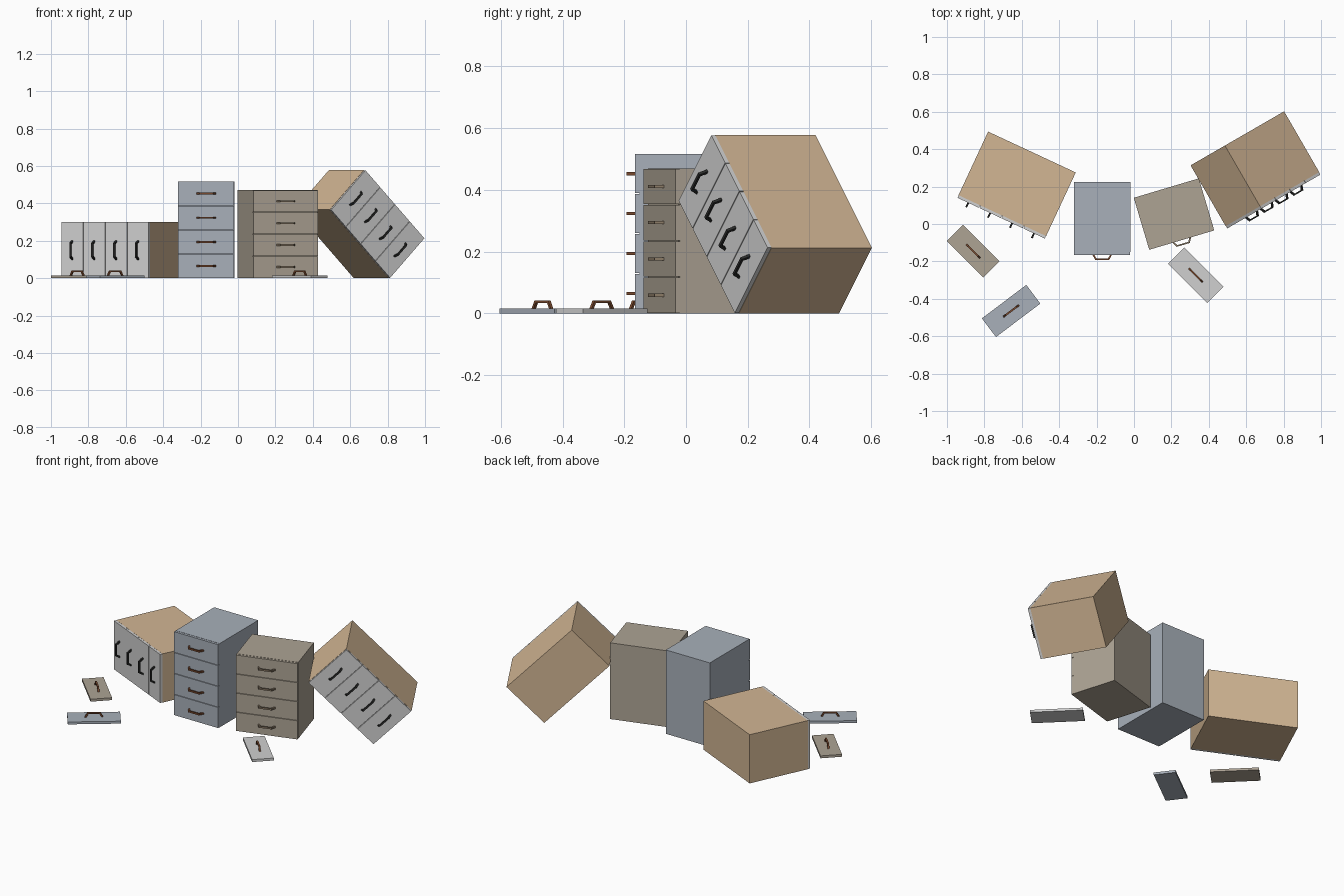
import bpy, bmesh, math
from mathutils import Matrix, Vector

if "Cube" in bpy.data.objects:
    bpy.data.objects.remove(bpy.data.objects["Cube"])


def material(name, rgb):
    m = bpy.data.materials.new(name)
    lin = [((c / 255 + 0.055) / 1.055) ** 2.4 for c in rgb]
    m.diffuse_color = (*lin, 1)
    m.use_nodes = True
    m.node_tree.nodes["Principled BSDF"].inputs["Base Color"].default_value = m.diffuse_color
    return m


TAN = material("tan wood", (210, 182, 148))
GREY = material("light grey", (208, 208, 208))
BLUE = material("blue grey", (168, 176, 186))
TAUPE = material("taupe", (173, 163, 148))
BROWN = material("copper brown", (122, 74, 46))
BLACK = material("black", (42, 43, 42))
DULL = material("dull bronze", (138, 122, 102))

T = 0.015  # drawer front thickness


def finish(name, bm, matrix, mat):
    bmesh.ops.recalc_face_normals(bm, faces=bm.faces)
    me = bpy.data.meshes.new(name)
    bm.to_mesh(me)
    bm.free()
    me.materials.append(mat)
    ob = bpy.data.objects.new(name, me)
    ob.matrix_world = matrix
    bpy.context.collection.objects.link(ob)


def box(name, size, centre, matrix, mat):
    bm = bmesh.new()
    bmesh.ops.create_cube(bm, size=1)
    for v in bm.verts:
        v.co = Vector(a * b for a, b in zip(v.co, size)) + Vector(centre)
    finish(name, bm, matrix, mat)


def handle(name, matrix, mat):
    # trapezoid bar pull, standing on z = T
    half = [(0.052, 0), (0.037, 0.027), (0.031, 0.019), (0.042, 0)]
    outline = [(-x, z) for x, z in half[:2]] + [half[1], half[0], half[3], half[2]]
    outline += [(-x, z) for x, z in half[2:]]
    bm = bmesh.new()
    face = bm.faces.new([bm.verts.new((x, -0.005, z + T)) for x, z in outline])
    ext = bmesh.ops.extrude_face_region(bm, geom=[face])
    for v in ext["geom"]:
        if isinstance(v, bmesh.types.BMVert):
            v.co.y += 0.01
    finish(name, bm, matrix, mat)


def drawer_front(name, w, h, matrix, mat, pull):
    box(name, (w, h, T), (0, 0, T / 2), matrix, mat)
    handle(name + "_handle", matrix, pull)


def cabinet(name, size, centre, turn, tilt, body, front, pull):
    w, d, h = size
    m = (Matrix.Translation(centre) @ Matrix.Rotation(math.radians(turn), 4, 'Z')
         @ Matrix.Rotation(math.radians(tilt), 4, 'Y'))
    box(name + "_body", (w, d - T, h), (0, T / 2, 0), m, body)
    for i in range(4):
        z = h * ((i + 0.5) / 4 - 0.5)
        fm = m @ Matrix.Translation((0, -d / 2 + T, z)) @ Matrix.Rotation(math.pi / 2, 4, 'X')
        drawer_front(f"{name}_drawer_{i + 1}", w - 0.001, h / 4 - 0.003, fm, front, pull)


# four cabinets: one on its side, two upright, one tipped on an edge
cabinet("fallen_cabinet", (0.30, 0.39, 0.517), (-0.628, 0.208, 0.15), -25, 90, TAN, GREY, BLACK)
cabinet("blue_cabinet", (0.30, 0.39, 0.517), (-0.17, 0.03, 0.2585), 0, 0, BLUE, BLUE, BROWN)
cabinet("taupe_cabinet", (0.363, 0.29, 0.47), (0.214, 0.053, 0.235), 16.6, 0, TAUPE, TAUPE, DULL)
cabinet("tipped_cabinet", (0.30, 0.39, 0.517), (0.65, 0.289, 0.289), 30, -45, TAN, GREY, BLACK)

# loose drawer fronts lying on the floor
for name, w, h, x, y, a, mat in (
        ("loose_taupe_front", 0.275, 0.122, -0.86, -0.145, -45, TAUPE),
        ("loose_blue_front", 0.297, 0.125, -0.657, -0.465, 37, BLUE),
        ("loose_grey_front", 0.297, 0.123, 0.33, -0.273, -45, GREY)):
    m = Matrix.Translation((x, y, 0)) @ Matrix.Rotation(math.radians(a), 4, 'Z')
    drawer_front(name, w, h, m, mat, BROWN)
